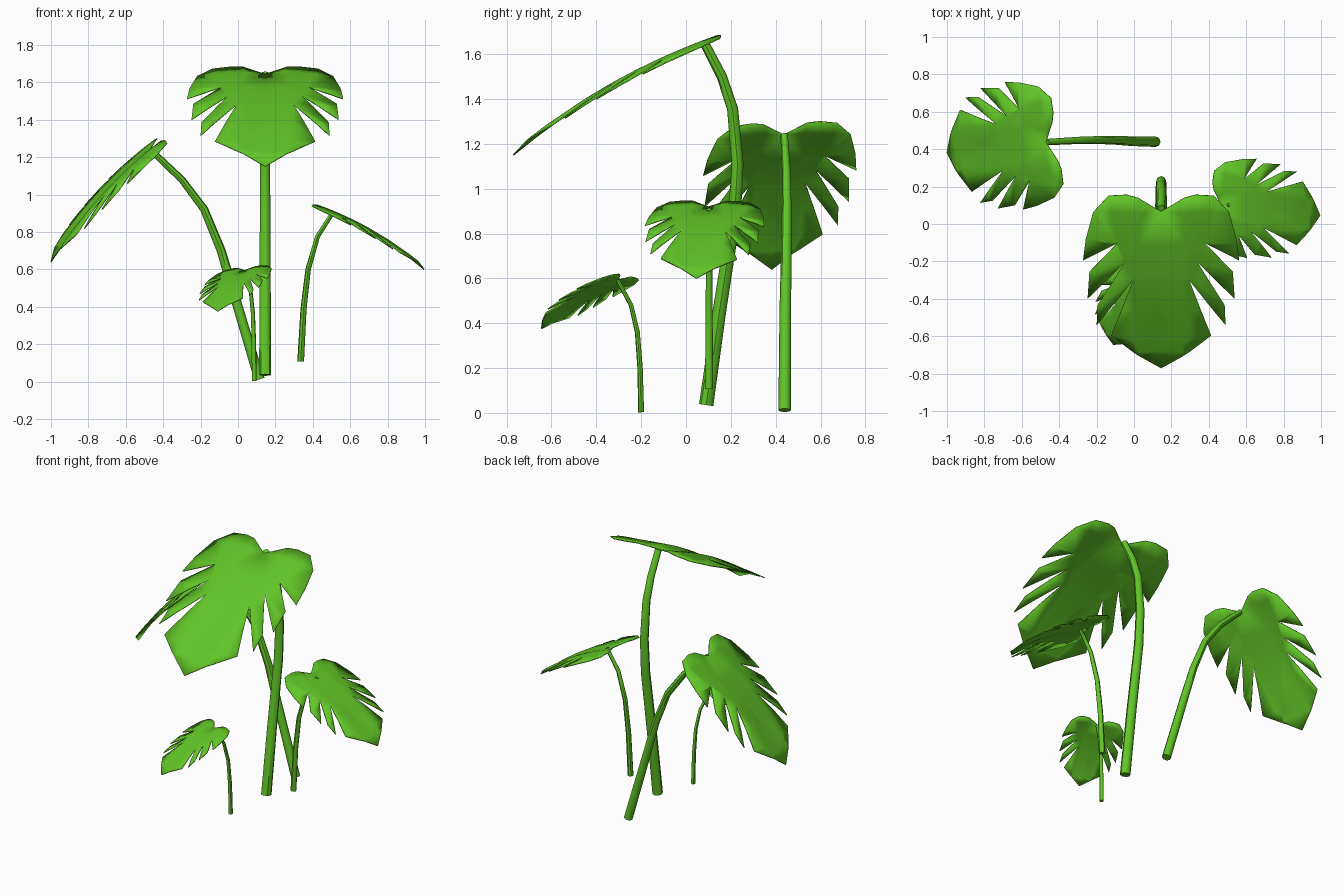
import bpy, bmesh, math
from mathutils import Vector, Matrix

if "Cube" in bpy.data.objects:
    bpy.data.objects.remove(bpy.data.objects["Cube"])

green = bpy.data.materials.new("leaf_green")
green.diffuse_color = (0.12, 0.56, 0.02, 1)
green.use_nodes = True
green.node_tree.nodes["Principled BSDF"].inputs["Base Color"].default_value = green.diffuse_color

# Half outline of a split leaf: (along midrib, sideways), unit midrib length
HALF = [(-.04, .06), (-.085, .125), (-.10, .19), (-.09, .29), (.01, .375),
        (.17, .415), (.30, .43), (.185, .24),       # rear lobe, first slit
        (.37, .395), (.54, .405), (.30, .20),       # first finger, second slit
        (.58, .35), (.71, .355), (.41, .155),       # second finger, third slit
        (.775, .275), (.88, .155)]                  # tip blade
OUTLINE = [(0, 0)] + HALF + [(1, 0)] + [(u, -v) for u, v in reversed(HALF)]


def finish(ob):
    bpy.ops.object.select_all(action='DESELECT')
    bpy.context.view_layer.objects.active = ob
    ob.select_set(True)
    bpy.ops.object.shade_smooth_by_angle(angle=math.radians(45))


def leaf(name, root, tip, side):
    root, d = Vector(root), Vector(tip) - Vector(root)
    length = d.length
    d.normalize()
    s = Vector(side)
    s = (s - d * s.dot(d)).normalized()
    n = d.cross(s)
    bm = bmesh.new()
    face = bm.faces.new([bm.verts.new((u, v, 0)) for u, v in OUTLINE])
    face.normal_update()
    if face.normal.z < 0:
        face.normal_flip()
    bmesh.ops.triangulate(bm, faces=bm.faces[:])
    # Cut lines that let the blade bend
    cuts = [((0, v, 0), (0, 1, 0)) for v in (-.12, 0, .12)]
    cuts += [((u, 0, 0), (1, 0, 0)) for u in (0, .2, .4, .6, .8)]
    for co, no in cuts:
        bmesh.ops.bisect_plane(bm, geom=bm.verts[:] + bm.edges[:] + bm.faces[:],
                               dist=1e-5, plane_co=co, plane_no=no)
    # Arch along the midrib, shallow crease across it
    for p in bm.verts:
        u, v = p.co.x, abs(p.co.y)
        p.co.z = .165 * u * (1 - u) + .11 * min(v, .12) - .09 * max(v - .12, 0)
    frame = Matrix((d, s, n)).transposed() * length
    bmesh.ops.transform(bm, matrix=Matrix.Translation(root) @ frame.to_4x4(), verts=bm.verts)
    mesh = bpy.data.meshes.new(name)
    bm.to_mesh(mesh)
    bm.free()
    mesh.materials.append(green)
    ob = bpy.data.objects.new(name, mesh)
    bpy.context.collection.objects.link(ob)
    finish(ob)
    thick = ob.modifiers.new("thickness", 'SOLIDIFY')
    thick.thickness = .006
    thick.offset = 0


def stem(name, path, r0, r1, sides=8):
    # Rings swept along the path, tapering to the leaf
    pts = [Vector(p) for p in path]
    bm = bmesh.new()
    rings = []
    for i, p in enumerate(pts):
        t = (pts[min(i + 1, len(pts) - 1)] - pts[max(i - 1, 0)]).normalized()
        a = Vector((0, 1, 0)).cross(t).normalized()
        b = t.cross(a)
        r = r0 + (r1 - r0) * i / (len(pts) - 1)
        rings.append([bm.verts.new(p + r * (a * math.cos(k * math.tau / sides)
                                            + b * math.sin(k * math.tau / sides)))
                      for k in range(sides)])
    for lo, hi in zip(rings, rings[1:]):
        for k in range(sides):
            j = (k + 1) % sides
            bm.faces.new((lo[k], lo[j], hi[j], hi[k]))
    bm.faces.new(rings[0][::-1])
    bm.faces.new(rings[-1])
    mesh = bpy.data.meshes.new(name)
    bm.to_mesh(mesh)
    bm.free()
    mesh.materials.append(green)
    ob = bpy.data.objects.new(name, mesh)
    bpy.context.collection.objects.link(ob)
    finish(ob)


# Tall front leaf
leaf("tall_leaf", (.145, .067, 1.642), (.145, -.77, 1.15), (1, 0, 0))
stem("tall_stem", [(.145, y, z) for y, z in (
    (.09, .035), (.15, .46), (.217, .886), (.23, 1.11), (.208, 1.355),
    (.16, 1.5), (.083, 1.648))], .032, .021)

# Left leaf
leaf("left_leaf", (-.47, .437, 1.24), (-1, .382, .64), (.05, -.7, -.08))
stem("left_stem", [(x, y, z) for x, y, z in (
    (.115, .44, .012), (-.02, .443, .465), (-.09, .447, .70), (-.18, .449, .92),
    (-.30, .447, 1.08), (-.465, .438, 1.237))], .028, .017)

# Right leaf
leaf("right_leaf", (.465, .10, .918), (.995, .046, .6), (.025, .54, .01))
stem("right_stem", [(x, .103, z) for x, z in (
    (.335, .107), (.35, .385), (.375, .60), (.425, .775), (.51, .908))], .018, .011)

# Small front leaf
leaf("small_leaf", (.035, -.30, .593), (-.11, -.645, .376), (.92, -.39, .12))
stem("small_stem", [(.087, -.20, .003), (.085, -.205, .2), (.08, -.217, .36),
                    (.068, -.245, .48), (.035, -.305, .592)], .013, .009)
